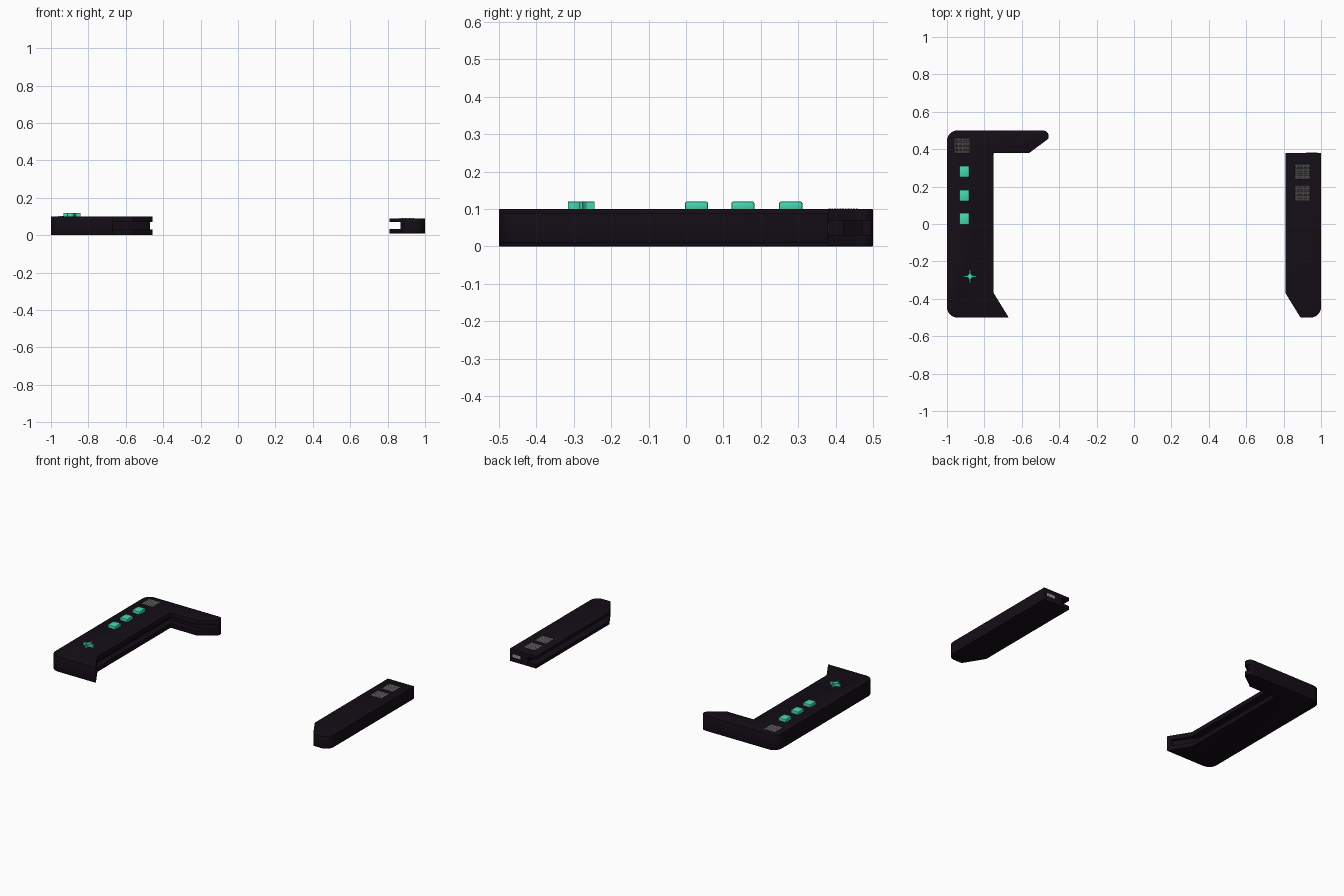
import bpy, bmesh, math
from mathutils import Vector

if "Cube" in bpy.data.objects:
    bpy.data.objects.remove(bpy.data.objects["Cube"])


def material(name, rgb):
    m = bpy.data.materials.new(name)
    m.diffuse_color = (*rgb, 1)
    m.use_nodes = True
    m.node_tree.nodes["Principled BSDF"].inputs["Base Color"].default_value = m.diffuse_color
    return m


BLACK = material("black_plastic", (0.007, 0.004, 0.008))
GREEN = material("green_rubber", (0.06, 0.68, 0.44))
GREY = material("grey_mesh", (0.3, 0.3, 0.3))


def outline(points, steps=8):
    """Turn (x, y, radius) corners into a polygon with rounded corners."""
    out = []
    for i, (x, y, r) in enumerate(points):
        p = Vector((x, y))
        if r == 0:
            out.append(p)
            continue
        a = (Vector(points[i - 1][:2]) - p).normalized()
        b = (Vector(points[(i + 1) % len(points)][:2]) - p).normalized()
        half = a.angle(b) / 2
        s, e = p + a * r / math.tan(half), p + b * r / math.tan(half)
        c = p + (a + b).normalized() * r / math.sin(half)
        u, v = s - c, e - c
        ang = u.angle(v)
        for k in range(steps + 1):
            t = k / steps
            out.append(c + (u * math.sin((1 - t) * ang) + v * math.sin(t * ang)) / math.sin(ang))
    return out


def prism(name, points, z0, z1, mat=None):
    bm = bmesh.new()
    face = bm.faces.new([bm.verts.new((p[0], p[1], z0)) for p in points])
    ext = bmesh.ops.extrude_face_region(bm, geom=[face])
    top = [v for v in ext["geom"] if isinstance(v, bmesh.types.BMVert)]
    bmesh.ops.translate(bm, verts=top, vec=(0, 0, z1 - z0))
    bmesh.ops.recalc_face_normals(bm, faces=bm.faces)
    me = bpy.data.meshes.new(name)
    bm.to_mesh(me)
    bm.free()
    ob = bpy.data.objects.new(name, me)
    bpy.context.collection.objects.link(ob)
    if mat:
        me.materials.append(mat)
    return ob


def rect(x, y, w, d):
    return [(x - w / 2, y - d / 2), (x + w / 2, y - d / 2),
            (x + w / 2, y + d / 2), (x - w / 2, y + d / 2)]


def bevel(ob, width, segments=2):
    m = ob.modifiers.new("edge_rounding", "BEVEL")
    m.width, m.segments = width, segments
    m.limit_method, m.angle_limit = "ANGLE", math.radians(40)


def finish(ob, cutter=None):
    """Cut the groove, apply the modifiers and smooth the rounded corners."""
    if cutter:
        m = ob.modifiers.new("groove", "BOOLEAN")
        m.operation, m.object, m.solver = "DIFFERENCE", cutter, "EXACT"
    bpy.ops.object.select_all(action="DESELECT")
    ob.select_set(True)
    bpy.context.view_layer.objects.active = ob
    for m in list(ob.modifiers):
        bpy.ops.object.modifier_apply(modifier=m.name)
    bpy.ops.object.shade_smooth_by_angle(angle=math.radians(30))
    if cutter:
        bpy.data.objects.remove(cutter)


# Left grip with long arm at the back and a short hook at the front
left = prism("left_grip", outline([
    (-1, -0.5, 0.055), (-0.67, -0.5, 0), (-0.75, -0.37, 0), (-0.75, 0.38, 0),
    (-0.56, 0.38, 0), (-0.455, 0.458, 0.02), (-0.46, 0.5, 0.03), (-1, 0.5, 0.055)]),
    0, 0.1, BLACK)
bevel(left, 0.003)
finish(left, prism("left_groove", [
    (-0.70, -0.48), (-0.79, -0.36), (-0.79, 0.42), (-0.56, 0.42),
    (-0.47, 0.47), (-0.47, 0.52), (-0.4, 0.52), (-0.4, -0.48)], 0.03, 0.07))

# Right grip with a slot running through its inner side
right = prism("right_grip", outline([
    (0.89, -0.5, 0.01), (1, -0.5, 0.055), (1, 0.38, 0), (0.81, 0.38, 0),
    (0.81, -0.37, 0)]), 0.01, 0.09, BLACK)
bevel(right, 0.002)
finish(right, prism("right_slot", rect(0.82, -0.05, 0.1, 1), 0.033, 0.07))

# Three push buttons
for i, y in enumerate((0.028, 0.152, 0.28)):
    b = prism(f"button_{i + 1}", rect(-0.907, y, 0.053, 0.062), 0.095, 0.12, GREEN)
    bevel(b, 0.005)
    finish(b)

# Four-pointed direction pad
arm = [(0.036, -0.004), (0.036, 0.004), (0.015, 0.005), (0.009, 0.009), (0.005, 0.015)]
star = []
for k in range(4):
    c, s = round(math.cos(k * math.pi / 2)), round(math.sin(k * math.pi / 2))
    star += [(-0.877 + c * x - s * y, -0.28 + s * x + c * y) for x, y in arm]
pad = prism("direction_pad", star, 0.095, 0.12, GREEN)
bevel(pad, 0.001, 1)
finish(pad)


# Square mesh panels made of crossed wires
def grille(name, x, y, z, size=0.08, n=11):
    bm = bmesh.new()
    bmesh.ops.create_grid(bm, x_segments=n, y_segments=n, size=size / 2)
    me = bpy.data.meshes.new(name)
    bm.to_mesh(me)
    bm.free()
    me.materials.append(GREY)
    ob = bpy.data.objects.new(name, me)
    bpy.context.collection.objects.link(ob)
    ob.location = (x, y, z)
    m = ob.modifiers.new("wires", "WIREFRAME")
    m.thickness = 0.004


grille("left_grille", -0.92, 0.42, 0.1)
grille("right_grille_back", 0.902, 0.28, 0.09)
grille("right_grille_front", 0.902, 0.165, 0.09)

# Small port on the back end of the right grip
prism("rear_port", rect(0.95, 0.379, 0.06, 0.004), 0.04, 0.06, GREY)
